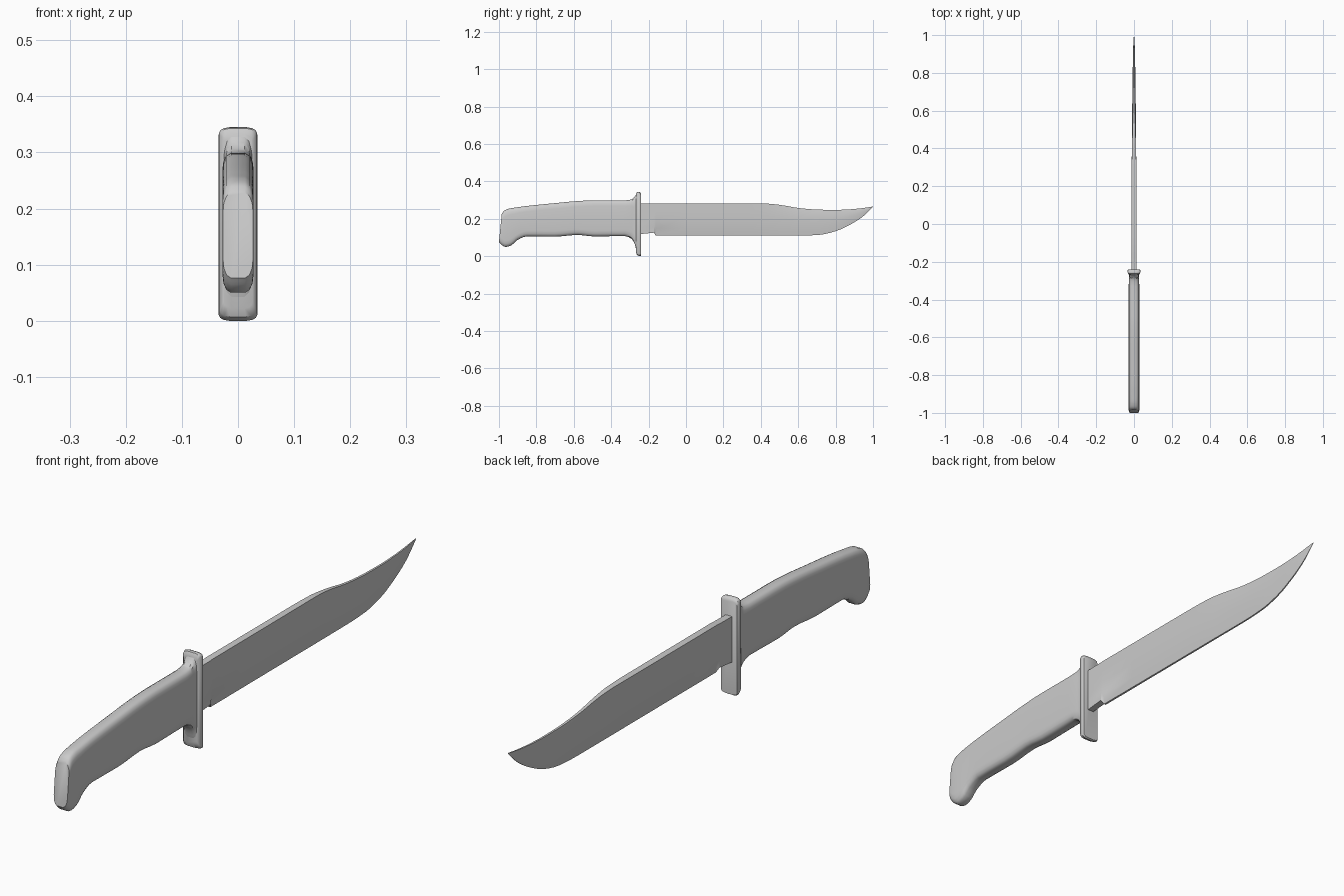
import bpy, bmesh

if "Cube" in bpy.data.objects:
    bpy.data.objects.remove(bpy.data.objects["Cube"])


def densify(rows, n):
    """Insert n smooth, overshoot-free steps between rows (first value is the parameter)."""
    def slope(i, k):
        if i in (0, len(rows) - 1):
            a, b = (0, 1) if i == 0 else (i - 1, i)
            return (rows[b][k] - rows[a][k]) / (rows[b][0] - rows[a][0])
        s, t = [(rows[j + 1][k] - rows[j][k]) / (rows[j + 1][0] - rows[j][0]) for j in (i - 1, i)]
        return 2 * s * t / (s + t) if s * t > 0 else 0
    out = []
    for i in range(len(rows) - 1):
        h = rows[i + 1][0] - rows[i][0]
        for j in range(n):
            t = j / n
            out.append([rows[i][k] * (1 + 2 * t) * (1 - t) ** 2 + slope(i, k) * h * t * (1 - t) ** 2
                        + rows[i + 1][k] * t * t * (3 - 2 * t) - slope(i + 1, k) * h * t * t * (1 - t)
                        for k in range(len(rows[0]))])
    return out + [list(rows[-1])]


def loft(name, sections, angle):
    """Skin a list of equal-length point rings and cap both ends."""
    bm = bmesh.new()
    rings = [[bm.verts.new(p) for p in s] for s in sections]
    n = len(rings[0])
    for a, b in zip(rings, rings[1:]):
        for i in range(n):
            bm.faces.new((a[i], a[(i + 1) % n], b[(i + 1) % n], b[i]))
    bm.faces.new(rings[0])
    bm.faces.new(rings[-1])
    bmesh.ops.remove_doubles(bm, verts=bm.verts, dist=1e-5)
    bmesh.ops.recalc_face_normals(bm, faces=bm.faces)
    me = bpy.data.meshes.new(name)
    bm.to_mesh(me)
    bm.free()
    ob = bpy.data.objects.new(name, me)
    bpy.context.collection.objects.link(ob)
    bpy.ops.object.select_all(action='DESELECT')
    ob.select_set(True)
    bpy.context.view_layer.objects.active = ob
    bpy.ops.object.shade_smooth_by_angle(angle=angle)


def rounded(yb, zb, zt, w, c, lean=0.0):
    """Tall section with softened ends; lean shifts the top along y."""
    half = [(.45, 0), (.75, .16 * c), (.93, .5 * c), (1, c)]
    right = [(w * x, zb + z) for x, z in half] + [(w * x, zt - z) for x, z in half[::-1]]
    pts = right + [(-x, z) for x, z in right[::-1]]
    return [(x, yb + lean * (z - zb) / (zt - zb), z) for x, z in pts]


# Handle: y, bottom z, top z, half width, corner softness, lean of the top
handle = [
    (-1.0, .076, .228, .027, .035, .015), (-.985, .060, .243, .028, .035, .012),
    (-.965, .050, .251, .028, .035, .008), (-.935, .058, .257, .028, .035, 0),
    (-.90, .088, .262, .028, .03, 0), (-.85, .106, .269, .028, .03, 0),
    (-.70, .105, .284, .028, .03, 0), (-.58, .114, .295, .028, .03, 0),
    (-.49, .106, .299, .028, .03, 0), (-.33, .108, .299, .028, .03, 0),
    (-.295, .096, .303, .027, .035, 0), (-.275, .068, .317, .026, .05, 0),
    (-.262, .022, .336, .026, .05, 0), (-.252, .01, .341, .026, .05, 0)]
loft("handle", [rounded(*r) for r in densify(handle, 3)], .6)

# Guard plate with softened rim
guard = [(-.268, .022, .333, .026, .012), (-.262, .007, .343, .032, .012),
         (-.254, .003, .345, .034, .011), (-.246, 0, .342, .0345, .011),
         (-.241, .003, .334, .032, .011)]
loft("guard", [rounded(*r) for r in guard], .7)


# Blade: spine, shoulder and edge widths
def blade_section(y, zb, zt, spine, body, edge):
    h = zt - zb
    right = [(edge, zb), (edge + (body - edge) * .6, zb + .22 * h), (body, zb + .52 * h),
             (body, zb + .8 * h), (spine, zt)]
    return [(x, y, z) for x, z in right] + [(-x, y, z) for x, z in right[::-1]]


ricasso = [(-.25, .118, .281, .0125, .0125, .0125), (-.17, .126, .282, .0125, .0125, .0125),
           (-.162, .110, .283, .0125, .0125, .004)]
blade = [
    (-.162, .110, .283, .0125, .0125, .004), (.33, .110, .283, .0120, .0120, .0035),
    (.42, .110, .282, .0105, .0115, .0035), (.50, .110, .275, .0075, .0105, .0033),
    (.61, .110, .257, .005, .0095, .003), (.715, .115, .249, .004, .0085, .003),
    (.80, .134, .248, .0035, .007, .0025), (.876, .168, .251, .003, .006, .0022),
    (.94, .208, .257, .0025, .0042, .0018), (.975, .239, .262, .0018, .0025, .001),
    (1.0, .264, .266, .0006, .0006, .0005)]
loft("blade", [blade_section(*r) for r in ricasso[:2] + densify(blade, 3)], .5)
